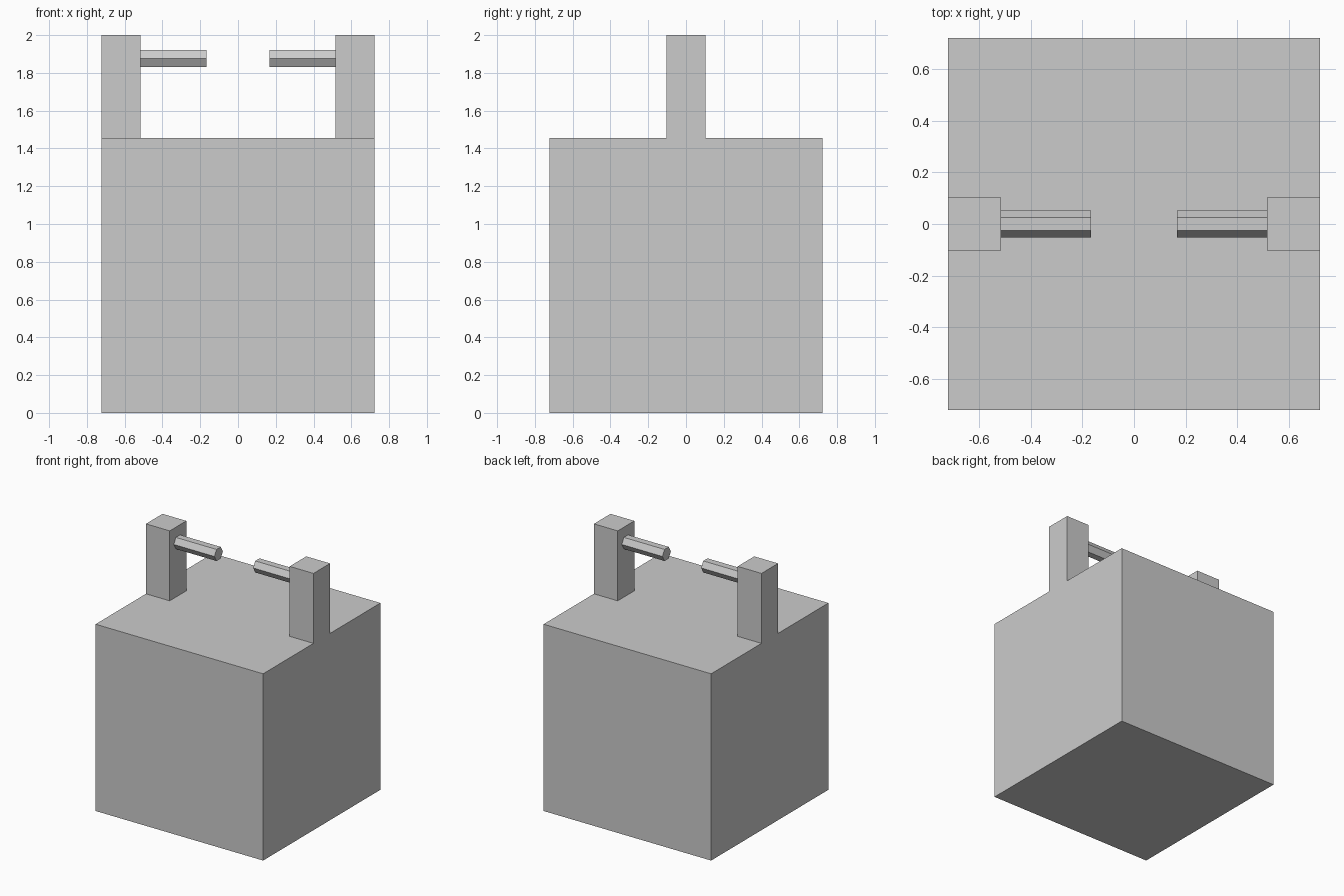
import bpy
import math

if "Cube" in bpy.data.objects:
    bpy.data.objects.remove(bpy.data.objects["Cube"])

HALF = 0.722       # half width of the body
BODY_TOP = 1.455
POST_IN = 0.517    # inner face of each post
ROD_TIP = 0.167    # inner end of each rod
ROD_Z = 1.875


def box(name, lo, hi):
    size = [b - a for a, b in zip(lo, hi)]
    centre = [(a + b) / 2 for a, b in zip(lo, hi)]
    bpy.ops.mesh.primitive_cube_add(size=1, location=centre)
    ob = bpy.context.object
    ob.name = name
    ob.scale = size
    bpy.ops.object.transform_apply(location=False, rotation=False, scale=True)
    return ob


# Cube body
box("body", (-HALF, -HALF, 0), (HALF, HALF, BODY_TOP))

for side, s in (("left", -1), ("right", 1)):
    # Upright post flush with the side of the body
    x0, x1 = sorted((s * POST_IN, s * HALF))
    box(side + "_post", (x0, -0.102, BODY_TOP), (x1, 0.102, 2.0))

    # Hexagonal rod pointing inward, corners towards front and back
    bpy.ops.mesh.primitive_cylinder_add(
        vertices=6, radius=0.052, depth=POST_IN - ROD_TIP,
        location=(s * (POST_IN + ROD_TIP) / 2, 0, ROD_Z),
        rotation=(0, math.pi / 2, 0))
    bpy.context.object.name = side + "_rod"
